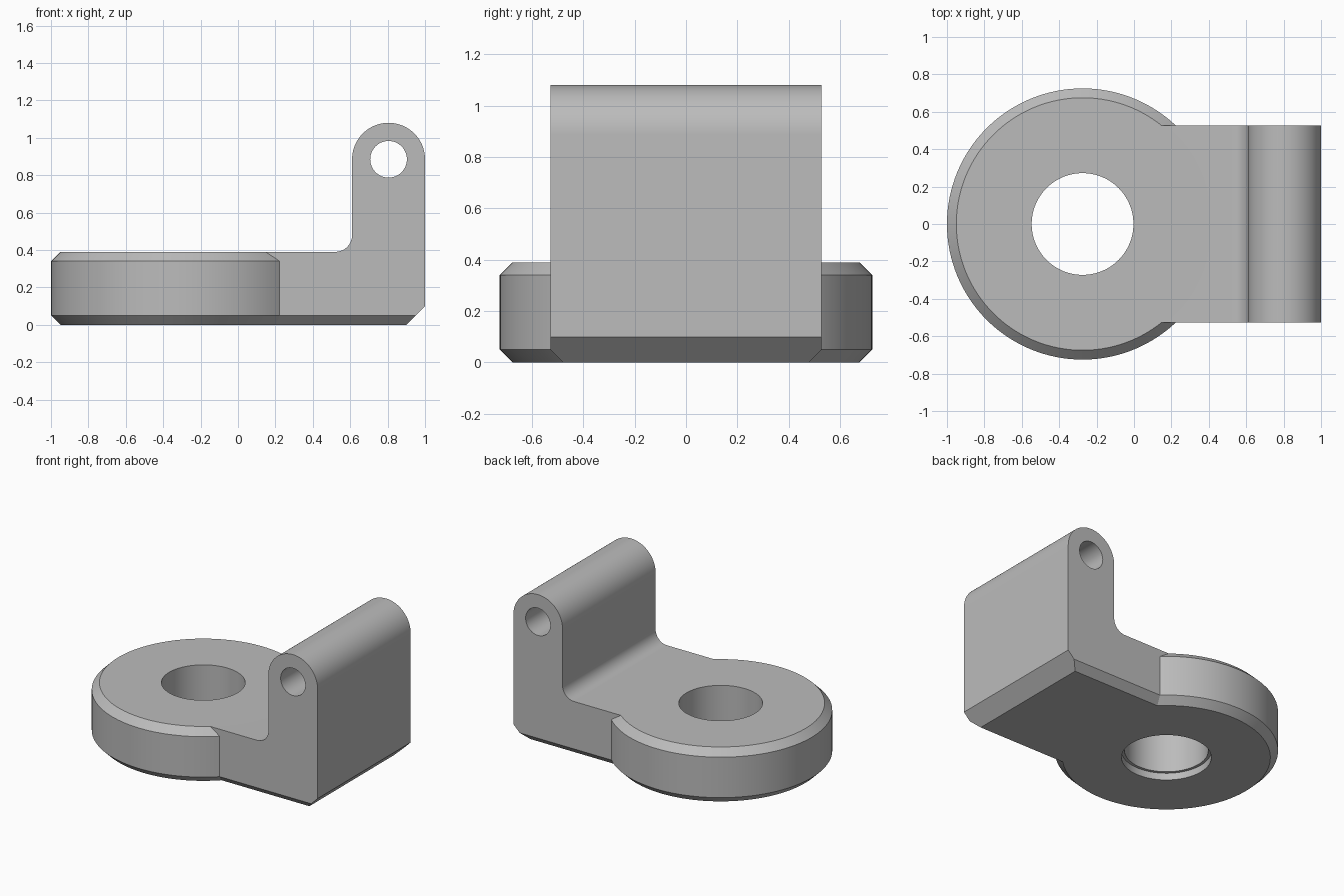
import bpy, bmesh
from math import cos, sin, pi, radians
from mathutils import Vector, Matrix

if "Cube" in bpy.data.objects:
    bpy.data.objects.remove(bpy.data.objects["Cube"], do_unlink=True)

GREY = (0.5, 0.5, 0.5, 1)
metal = bpy.data.materials.new("plain grey")
metal.use_nodes = True
metal.diffuse_color = GREY
metal.node_tree.nodes["Principled BSDF"].inputs["Base Color"].default_value = GREY

DISC_X, DISC_R = -0.275, 0.725
HEIGHT, CHAMFER = 0.39, 0.05
HALF_W = 0.527
PIN_X, PIN_Z, LUG_R = 0.805, 0.885, 0.195


def make_object(name, bm):
    bmesh.ops.recalc_face_normals(bm, faces=bm.faces[:])
    mesh = bpy.data.meshes.new(name)
    bm.to_mesh(mesh)
    bm.free()
    mesh.materials.append(metal)
    obj = bpy.data.objects.new(name, mesh)
    bpy.context.collection.objects.link(obj)
    return obj


def arc(cx, cz, r, start, end, steps):
    angles = [radians(start + (end - start) * i / steps) for i in range(steps + 1)]
    return [(cx + r * cos(a), cz + r * sin(a)) for a in angles]


def combine(target, tool, operation):
    mod = target.modifiers.new(operation.lower(), 'BOOLEAN')
    mod.operation, mod.object, mod.solver = operation, tool, 'EXACT'
    bpy.ops.object.select_all(action='DESELECT')
    bpy.context.view_layer.objects.active = target
    target.select_set(True)
    bpy.ops.object.modifier_apply(modifier=mod.name)
    bpy.data.objects.remove(tool, do_unlink=True)


# Ring-shaped base: chamfered rim, bore with a shallow counterbore underneath
bore, counter = 0.272, 0.292
section = [(bore, HEIGHT), (bore, CHAMFER), (counter, CHAMFER), (counter, 0),
           (DISC_R - CHAMFER, 0), (DISC_R, CHAMFER),
           (DISC_R, HEIGHT - CHAMFER), (DISC_R - CHAMFER, HEIGHT)]
bm = bmesh.new()
verts = [bm.verts.new((DISC_X + r, 0, z)) for r, z in section]
edges = [bm.edges.new((v, verts[i - 1])) for i, v in enumerate(verts)]
bmesh.ops.spin(bm, geom=verts + edges, cent=(DISC_X, 0, 0), axis=(0, 0, 1),
               angle=2 * pi, steps=128)
bmesh.ops.remove_doubles(bm, verts=bm.verts[:], dist=0.0001)
bracket = make_object("hinge_bracket", bm)

# Arm and upright lug: side profile extruded across the width
profile = [(0.05, 0), (0.9, 0), (1, 0.1)]
profile += arc(PIN_X, PIN_Z, LUG_R, 0, 180, 40)
profile += arc(0.52, 0.48, 0.09, 0, -90, 14)
profile += [(0.05, HEIGHT)]
bm = bmesh.new()
side = bm.faces.new([bm.verts.new((x, -HALF_W, z)) for x, z in profile])
grown = bmesh.ops.extrude_face_region(bm, geom=[side])["geom"]
bmesh.ops.translate(bm, vec=(0, 2 * HALF_W, 0),
                    verts=[g for g in grown if isinstance(g, bmesh.types.BMVert)])
bmesh.ops.recalc_face_normals(bm, faces=bm.faces[:])

# Chamfers along both lower side edges of the arm
for s in (-1, 1):
    bmesh.ops.bisect_plane(bm, geom=bm.verts[:] + bm.edges[:] + bm.faces[:],
                           plane_co=(0, s * HALF_W, CHAMFER),
                           plane_no=Vector((0, s, -1)).normalized(),
                           clear_outer=True)
    bmesh.ops.holes_fill(bm, edges=[e for e in bm.edges if e.is_boundary], sides=0)
arm = make_object("arm", bm)

# Pin hole through the lug
bm = bmesh.new()
bmesh.ops.create_cone(bm, cap_ends=True, segments=48, radius1=0.098, radius2=0.098,
                      depth=2, matrix=Matrix.Translation((PIN_X, 0, PIN_Z))
                      @ Matrix.Rotation(pi / 2, 4, 'X'))
pin = make_object("pin_cutter", bm)
pin.hide_render = True

combine(arm, pin, 'DIFFERENCE')
combine(bracket, arm, 'UNION')
bpy.ops.object.shade_smooth_by_angle(angle=radians(25))
